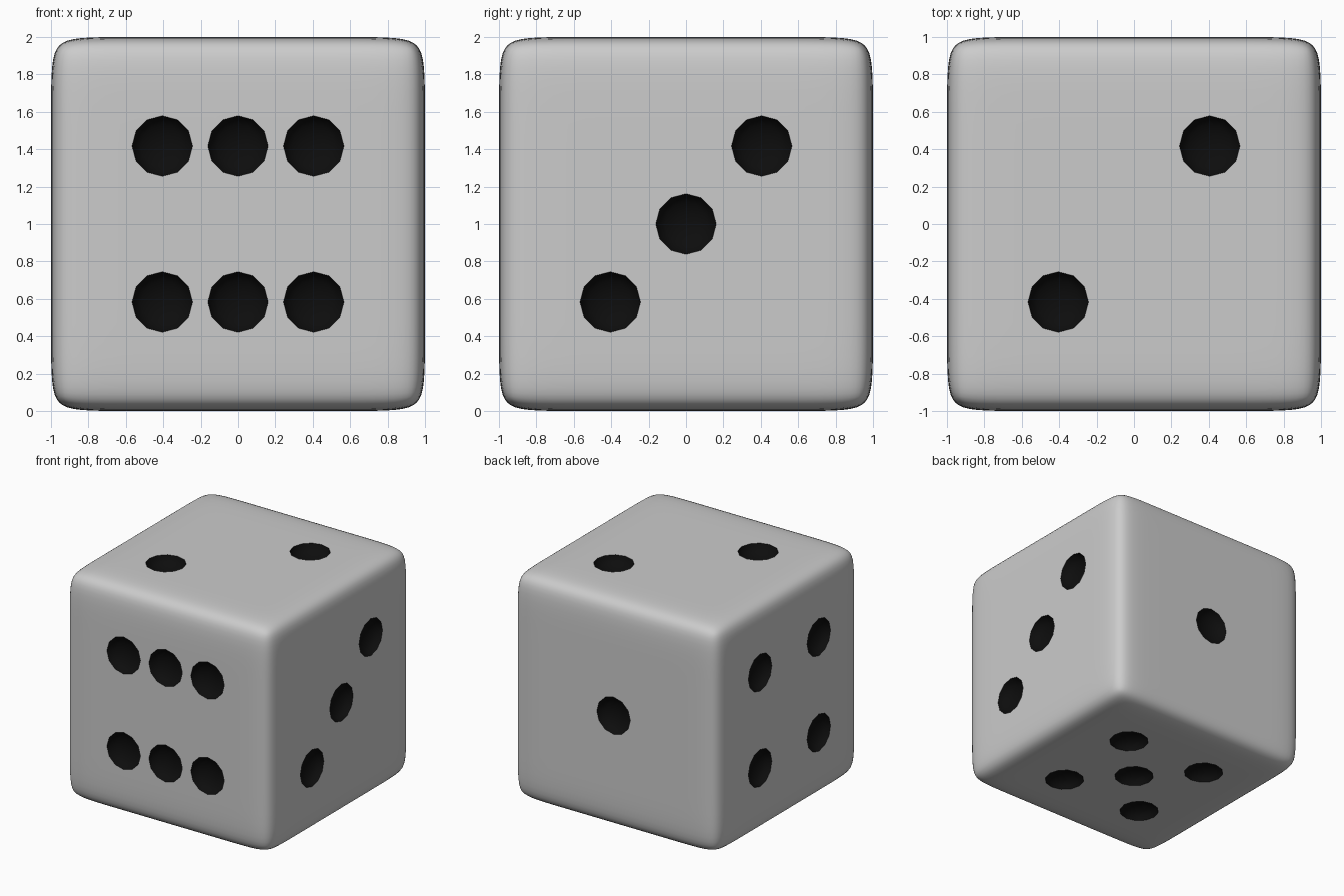
import bpy, bmesh
from mathutils import Matrix, Vector

if "Cube" in bpy.data.objects:
    bpy.data.objects.remove(bpy.data.objects["Cube"])

SUPPORT = 0.73      # support loops that hold the rounded edges
R, DEPTH = 0.162, 0.09
U, V = 0.405, 0.417  # pip spacing on each face

black = bpy.data.materials.new("pip_black")
black.diffuse_color = (0.004, 0.004, 0.004, 1)
black.use_nodes = True
black.node_tree.nodes["Principled BSDF"].inputs["Base Color"].default_value = black.diffuse_color
white = bpy.data.materials.new("body_grey")
white.diffuse_color = (0.8, 0.8, 0.8, 1)
white.use_nodes = True
white.node_tree.nodes["Principled BSDF"].inputs["Base Color"].default_value = white.diffuse_color


def make_object(name, bm, mat=None):
    mesh = bpy.data.meshes.new(name)
    bm.to_mesh(mesh)
    bm.free()
    ob = bpy.data.objects.new(name, mesh)
    bpy.context.collection.objects.link(ob)
    if mat:
        mesh.materials.append(mat)
    return ob


# Body: cube with support loops, rounded by subdivision
bm = bmesh.new()
bmesh.ops.create_cube(bm, size=2)
bmesh.ops.subdivide_edges(bm, edges=bm.edges[:], cuts=2, use_grid_fill=True)
for v in bm.verts:
    for i in range(3):
        if abs(v.co[i]) < 0.9:
            v.co[i] = SUPPORT if v.co[i] > 0 else -SUPPORT
    v.co.z += 1
body = make_object("die_body", bm, white)
sub = body.modifiers.new("round", "SUBSURF")
sub.levels = sub.render_levels = 3

# Pip layouts: (face normal, face u axis, face v axis, pip positions)
X, Y, Z = Vector((1, 0, 0)), Vector((0, 1, 0)), Vector((0, 0, 1))
diag = [(-1, -1), (1, 1)]
four = diag + [(-1, 1), (1, -1)]
faces = [
    (-Y, X, Z, four + [(0, 1), (0, -1)]),
    (X, Y, Z, diag + [(0, 0)]),
    (Z, X, Y, diag),
    (Y, -X, Z, [(0, 0)]),
    (-X, -Y, Z, four),
    (-Z, X, -Y, four + [(0, 0)]),
]

# Pip cutters: flattened 12-sided spheres centred on each face
bm = bmesh.new()
for n, u, v, spots in faces:
    rot = Matrix((u, v, n)).transposed().to_4x4()
    for a, b in spots:
        pos = Z + n * 1.0005 + u * a * U + v * b * V
        mat = Matrix.Translation(pos) @ rot @ Matrix.Diagonal((1, 1, DEPTH / R, 1))
        bmesh.ops.create_uvsphere(bm, u_segments=12, v_segments=8, radius=R, matrix=mat)
bmesh.ops.recalc_face_normals(bm, faces=bm.faces[:])
cutter = make_object("pip_cutter", bm, black)
cutter.hide_render = True

# Carve the pips, keeping the black material inside them
cut = body.modifiers.new("pips", "BOOLEAN")
cut.operation = "DIFFERENCE"
cut.solver = "EXACT"
cut.material_mode = "TRANSFER"
cut.object = cutter

bpy.context.view_layer.objects.active = body
body.select_set(True)
for name in ("round", "pips"):
    bpy.ops.object.modifier_apply(modifier=name)
bpy.data.objects.remove(cutter)
bpy.ops.object.shade_smooth_by_angle(angle=0.6)
